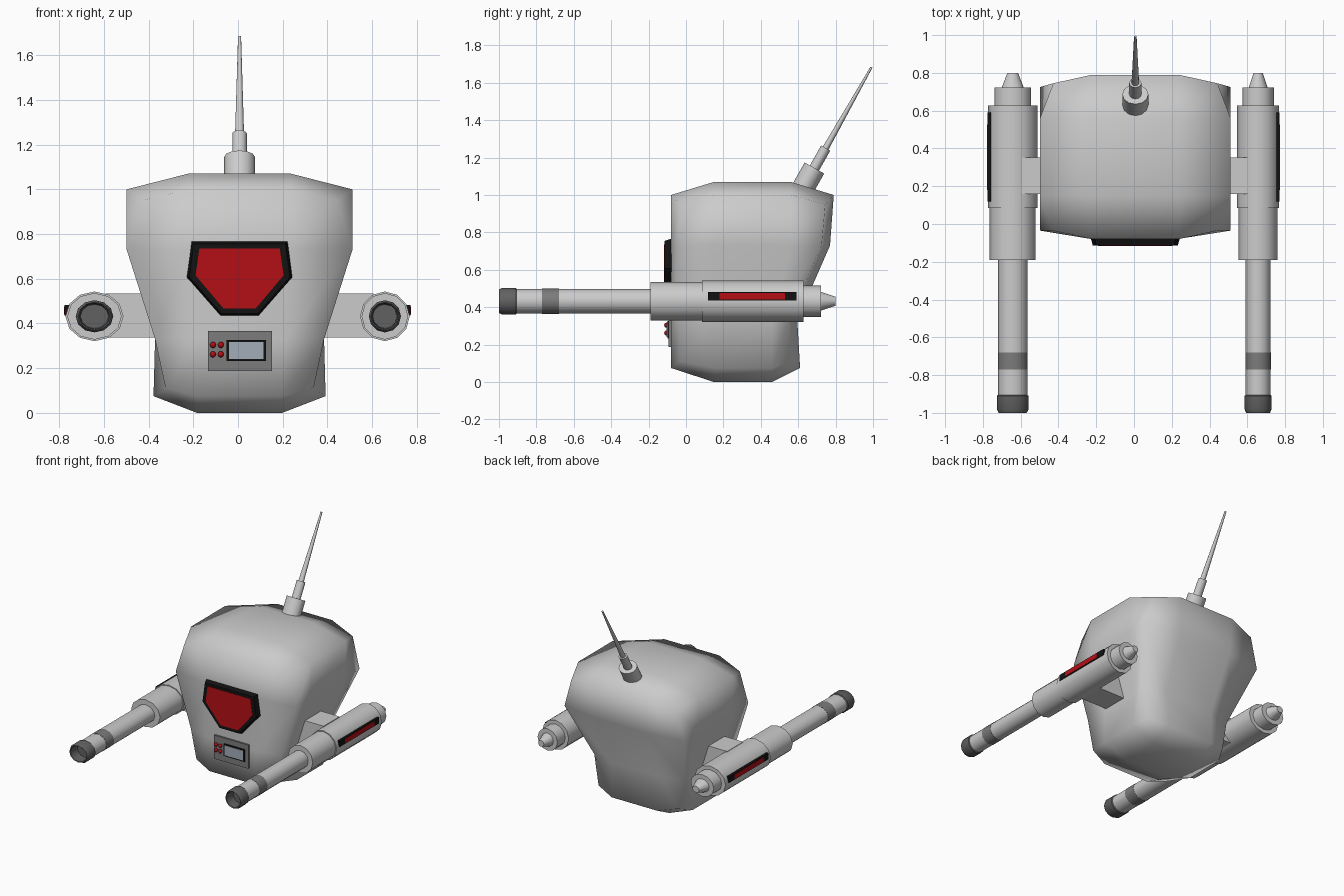
import bpy, bmesh, math
from mathutils import Vector, Matrix

if "Cube" in bpy.data.objects:
    bpy.data.objects.remove(bpy.data.objects["Cube"])

CX = 0.007  # body centre line


def material(name, r, g, b):
    m = bpy.data.materials.new(name)
    m.diffuse_color = (r, g, b, 1)
    m.use_nodes = True
    m.node_tree.nodes["Principled BSDF"].inputs["Base Color"].default_value = m.diffuse_color
    return m


RED = material("red", 0.45, 0.005, 0.008)
BLACK = material("black", 0.006, 0.006, 0.006)
DARK = material("dark_grey", 0.12, 0.12, 0.12)
MID = material("mid_grey", 0.2, 0.2, 0.2)
GLASS = material("screen", 0.36, 0.42, 0.48)


def finish(name, bm, mat=None, angle=None):
    bmesh.ops.recalc_face_normals(bm, faces=bm.faces)
    me = bpy.data.meshes.new(name)
    bm.to_mesh(me)
    bm.free()
    ob = bpy.data.objects.new(name, me)
    bpy.context.collection.objects.link(ob)
    if mat:
        me.materials.append(mat)
    if angle:
        bpy.ops.object.select_all(action='DESELECT')
        ob.select_set(True)
        bpy.context.view_layer.objects.active = ob
        bpy.ops.object.shade_smooth_by_angle(angle=math.radians(angle))
    return ob


def box(name, lo, hi, mat=None):
    lo, hi = Vector(lo), Vector(hi)
    bm = bmesh.new()
    bmesh.ops.create_cube(bm, size=1)
    for v in bm.verts:
        v.co = (lo + hi) / 2 + v.co * (hi - lo)
    return finish(name, bm, mat)


def lathe(name, profile, matrix, mat=None, sides=12):
    """Spin (height, radius) pairs round local z and cap both ends."""
    bm = bmesh.new()
    rings = [[bm.verts.new(matrix @ Vector((r * math.cos(a), r * math.sin(a), h)))
              for a in (2 * math.pi * i / sides for i in range(sides))]
             for h, r in profile]
    for a, b in zip(rings, rings[1:]):
        for i in range(sides):
            j = (i + 1) % sides
            bm.faces.new((a[i], a[j], b[j], b[i]))
    bm.faces.new(rings[0])
    bm.faces.new(rings[-1])
    return finish(name, bm, mat, 40)


def plate(name, back, front, y0, y1, mat):
    """Flat plate between two matching x-z outlines."""
    bm = bmesh.new()
    a = [bm.verts.new((x, y0, z)) for x, z in back]
    b = [bm.verts.new((x, y1, z)) for x, z in front]
    n = len(a)
    for i in range(n):
        bm.faces.new((a[i], a[(i + 1) % n], b[(i + 1) % n], b[i]))
    bm.faces.new(a)
    bm.faces.new(b)
    return finish(name, bm, mat)


# Body: 3x3x3 block with softened edges and pulled-in corners
def body_point(i, j, k):
    half = (0.385, 0.378, 0.505, 0.505)[k]
    back = (0.61, 0.595, 0.77, 0.79)[k]
    inner = (0.19, 0.2, 0.22, 0.23)[k]
    ends = [i in (0, 3), j in (0, 3), k in (0, 3)]
    x = (-half, -inner, inner, half)[i]
    y = (-0.08, 0.15, 0.46 if k < 2 else 0.56, back)[j]
    z = (0, 0.33, 0.73, 1.07)[k]
    if ends[0] and ends[1]:
        y += 0.045 if j == 0 else -0.045
    if ends[2] and (ends[0] or ends[1]):
        z += 0.075 if k == 0 else -0.07
    if all(ends):
        x *= 0.86
        z += 0.035 if k == 0 else -0.05
    return (x + CX, y, z)


bm = bmesh.new()
grid = {}
for axis in range(3):
    for end in (0, 3):
        for u in range(3):
            for w in range(3):
                quad = []
                for p, q in ((u, w), (u + 1, w), (u + 1, w + 1), (u, w + 1)):
                    key = [p, q]
                    key.insert(axis, end)
                    key = tuple(key)
                    if key not in grid:
                        grid[key] = bm.verts.new(body_point(*key))
                    quad.append(grid[key])
                bm.faces.new(quad)
finish("body", bm, None, 80)

# Visor: black hexagonal frame with red lens
def hexagon(top, wide, low, z_top, z_mid, z_low):
    right = [(top, z_top), (wide, z_mid), (low, z_low)]
    return [(CX + x, z) for x, z in right] + [(CX - x, z) for x, z in right[::-1]]


plate("visor_frame", hexagon(0.22, 0.24, 0.087, 0.772, 0.605, 0.43),
      hexagon(0.205, 0.225, 0.082, 0.755, 0.608, 0.445), -0.06, -0.114, BLACK)
lens = hexagon(0.18, 0.197, 0.073, 0.735, 0.615, 0.468)
plate("visor_lens", lens, lens, -0.09, -0.117, RED)

# Control panel with screen and buttons
box("control_panel", (-0.135, -0.093, 0.187), (0.152, -0.05, 0.366), MID)
box("screen_frame", (-0.052, -0.1, 0.233), (0.125, -0.08, 0.326), BLACK)
box("screen", (-0.04, -0.103, 0.242), (0.114, -0.09, 0.317), GLASS)
for x in (-0.112, -0.077):
    for z in (0.262, 0.304):
        bm = bmesh.new()
        bmesh.ops.create_uvsphere(bm, u_segments=10, v_segments=6, radius=0.014,
                                  matrix=Matrix.Translation((x, -0.103, z)))
        finish("button", bm, RED, 60)

# Side guns; the left one is slightly wider
for side, s, cx, wide in (("left", -1, -0.642, 1.17), ("right", 1, 0.657, 1.0)):
    # local z runs along world y
    m = (Matrix.Translation((cx, 0, 0.432)) @ Matrix.Diagonal((wide, 1, 1, 1))
         @ Matrix.Rotation(-math.pi / 2, 4, 'X'))
    lathe(side + "_muzzle", [(-0.92, 0.054), (-0.995, 0.058), (-1.0, 0.063), (-0.98, 0.072),
                             (-0.91, 0.072), (-0.9, 0.06)], m, DARK)
    lathe(side + "_barrel", [(-0.915, 0.066), (-0.15, 0.066)], m)
    lathe(side + "_barrel_band", [(-0.77, 0.0675), (-0.68, 0.0675)], m, MID)
    lathe(side + "_gun_collar", [(-0.19, 0.104), (0.12, 0.104)], m)
    lathe(side + "_gun_housing", [(0.085, 0.111), (0.627, 0.111)], m)
    lathe(side + "_gun_rear_cap", [(0.6, 0.083), (0.722, 0.083)], m)
    lathe(side + "_gun_tail", [(0.7, 0.056), (0.722, 0.05), (0.8, 0.024)], m)
    # Bracket to the body
    a, b = sorted((s * 0.3, cx - s * 0.05))
    box(side + "_bracket", (a, 0.16, 0.337), (b, 0.352, 0.535))
    # Indicator strip on the outer face
    for part, y0, y1, h, out, mat in (("strip_frame", 0.118, 0.59, 0.023, 0.114, BLACK),
                                      ("strip_light", 0.18, 0.528, 0.018, 0.117, RED)):
        a, b = sorted((cx + s * 0.09 * wide, cx + s * out * wide))
        box(side + "_" + part, (a, y0, 0.459 - h), (b, y1, 0.459 + h), mat)

# Antenna leaning backwards
tilt = (Matrix.Translation((CX, 0.605, 1.0)) @ Matrix.Rotation(math.radians(-29.5), 4, 'X')
        @ Matrix.Diagonal((1.15, 1, 1, 1)))
lathe("antenna_base", [(-0.02, 0.06), (0.166, 0.06)], tilt)
lathe("antenna_sleeve", [(0.14, 0.028), (0.288, 0.028)], tilt)
lathe("antenna_rod", [(0.26, 0.018), (0.785, 0.006)], tilt)
